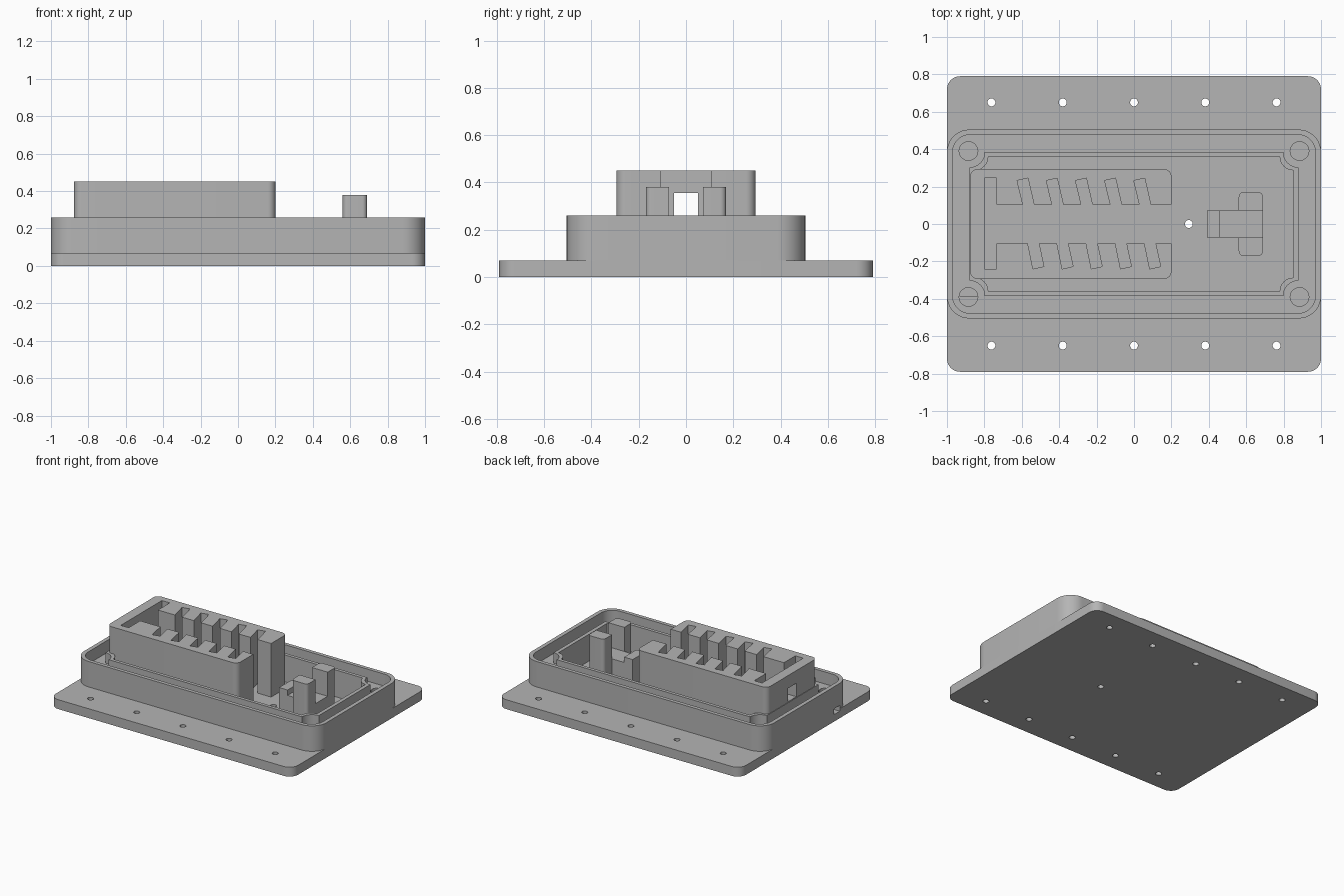
import bpy, bmesh
from math import cos, sin, pi

if "Cube" in bpy.data.objects:
    bpy.data.objects.remove(bpy.data.objects["Cube"])

grey = bpy.data.materials.new("matte_grey")
grey.use_nodes = True
grey.diffuse_color = (0.46, 0.46, 0.46, 1)
grey.node_tree.nodes["Principled BSDF"].inputs["Base Color"].default_value = (0.46, 0.46, 0.46, 1)


def prism(name, outline, z0, z1):
    """Extrude a counter-clockwise outline from z0 to z1."""
    bm = bmesh.new()
    face = bm.faces.new([bm.verts.new((x, y, z0)) for x, y in outline])
    ext = bmesh.ops.extrude_face_region(bm, geom=[face])
    for v in ext["geom"]:
        if isinstance(v, bmesh.types.BMVert):
            v.co.z = z1
    bmesh.ops.recalc_face_normals(bm, faces=bm.faces)
    mesh = bpy.data.meshes.new(name)
    bm.to_mesh(mesh)
    bm.free()
    mesh.materials.append(grey)
    obj = bpy.data.objects.new(name, mesh)
    bpy.context.collection.objects.link(obj)
    return obj


def arc(cx, cy, r, a0, a1, n=10):
    return [(cx + r * cos(a0 + (a1 - a0) * i / n), cy + r * sin(a0 + (a1 - a0) * i / n))
            for i in range(n + 1)]


def rect(x0, x1, y0, y1):
    return [(x0, y0), (x1, y0), (x1, y1), (x0, y1)]


def rounded(x0, x1, y0, y1, r):
    pts = []
    corners = [(x0 + r, y0 + r), (x1 - r, y0 + r), (x1 - r, y1 - r), (x0 + r, y1 - r)]
    for k, (cx, cy) in enumerate(corners):
        pts += arc(cx, cy, r, pi + k * pi / 2, 1.5 * pi + k * pi / 2)
    return pts


def notched(hx, hy, notch):
    """Rectangle whose corners are scooped out around the screw holes."""
    pts = []
    for k, (sx, sy) in enumerate([(-1, -1), (1, -1), (1, 1), (-1, 1)]):
        pts += arc(sx * hx, sy * hy, notch, pi / 2 + k * pi / 2, k * pi / 2)
    return pts


def circle(x, y, r):
    return arc(x, y, r, 0, 2 * pi, 24)[:-1]


def cut(obj, outline, z0, z1):
    cutter = prism("cutter", outline, z0, z1)
    cutter.hide_render = True
    mod = obj.modifiers.new("cut", "BOOLEAN")
    mod.operation = "DIFFERENCE"
    mod.solver = "EXACT"
    mod.object = cutter
    bpy.context.view_layer.objects.active = obj
    bpy.ops.object.modifier_apply(modifier=mod.name)
    mesh = cutter.data
    bpy.data.objects.remove(cutter)
    bpy.data.meshes.remove(mesh)


PLATE, FLOOR, LEDGE, RIM = 0.07, 0.05, 0.17, 0.26
cavity = notched(0.852, 0.36, 0.073)
cable_slot = rect(-1.05, -0.8, -0.385, -0.315)

# Mounting plate with screw holes and a drain hole
plate = prism("mounting_plate", rounded(-1, 1, -0.79, 0.79, 0.07), 0, PLATE)
cut(plate, cavity, FLOOR, 0.5)
cut(plate, cable_slot, FLOOR + 0.002, 0.1)
for i in range(-2, 3):
    for y in (-0.65, 0.65):
        cut(plate, circle(i * 0.381, y, 0.021), -0.1, 0.2)
cut(plate, circle(0.293, 0, 0.021), -0.1, 0.2)

# Tray wall with a sunken ledge and corner screw pockets
tray = prism("tray_wall", rounded(-1, 1, -0.505, 0.505, 0.12), PLATE, RIM)
cut(tray, rounded(-0.97, 0.97, -0.477, 0.477, 0.093), LEDGE, 0.5)
cut(tray, cavity, 0.0, 0.5)
cut(tray, cable_slot, 0.0, 0.095)
for sx in (-1, 1):
    for sy in (-1, 1):
        cut(tray, circle(sx * 0.885, sy * 0.39, 0.05), 0.09, 0.5)

# Raised sealing lip around the cavity
lip = prism("sealing_lip", notched(0.88, 0.385, 0.082), LEDGE, 0.25)
cut(lip, cavity, 0.0, 0.5)

# Tall block with a central channel, slanted side slots and a window
block = prism("slotted_block", rounded(-0.876, 0.2, -0.294, 0.294, 0.04), FLOOR, 0.45)
cut(block, rect(-0.77, 0.3, -0.105, 0.105), 0, 0.6)
cut(block, rect(-0.8, -0.735, -0.24, 0.245), 0, 0.6)
for i in range(5):
    dx = i * 0.156
    upper = [(-0.588, 0.08), (-0.529, 0.08), (-0.567, 0.245), (-0.625, 0.232)]
    lower = [(-0.54, -0.24), (-0.482, -0.227), (-0.514, -0.08), (-0.573, -0.08)]
    for slot in (upper, lower):
        cut(block, [(x + dx, y) for x, y in slot], 0, 0.6)
cut(block, rect(-0.95, -0.77, -0.05, 0.05), 0.255, 0.355)

# Bracket with two upright posts on a stepped base
bracket = prism("bracket_posts", rounded(0.56, 0.69, -0.17, 0.17, 0.025), FLOOR, 0.38)
cut(bracket, rect(0.4, 0.8, -0.072, 0.072), 0, 0.6)
base = prism("bracket_base", rect(0.46, 0.69, -0.072, 0.072), FLOOR, 0.2)
step = prism("bracket_step", rect(0.39, 0.46, -0.072, 0.072), FLOOR, 0.24)

# Smooth the rounded corners, keep the edges crisp
bpy.ops.object.select_all(action="DESELECT")
for obj in (plate, tray, lip, block, bracket, base, step):
    obj.select_set(True)
bpy.context.view_layer.objects.active = plate
bpy.ops.object.shade_smooth_by_angle(angle=0.5)
